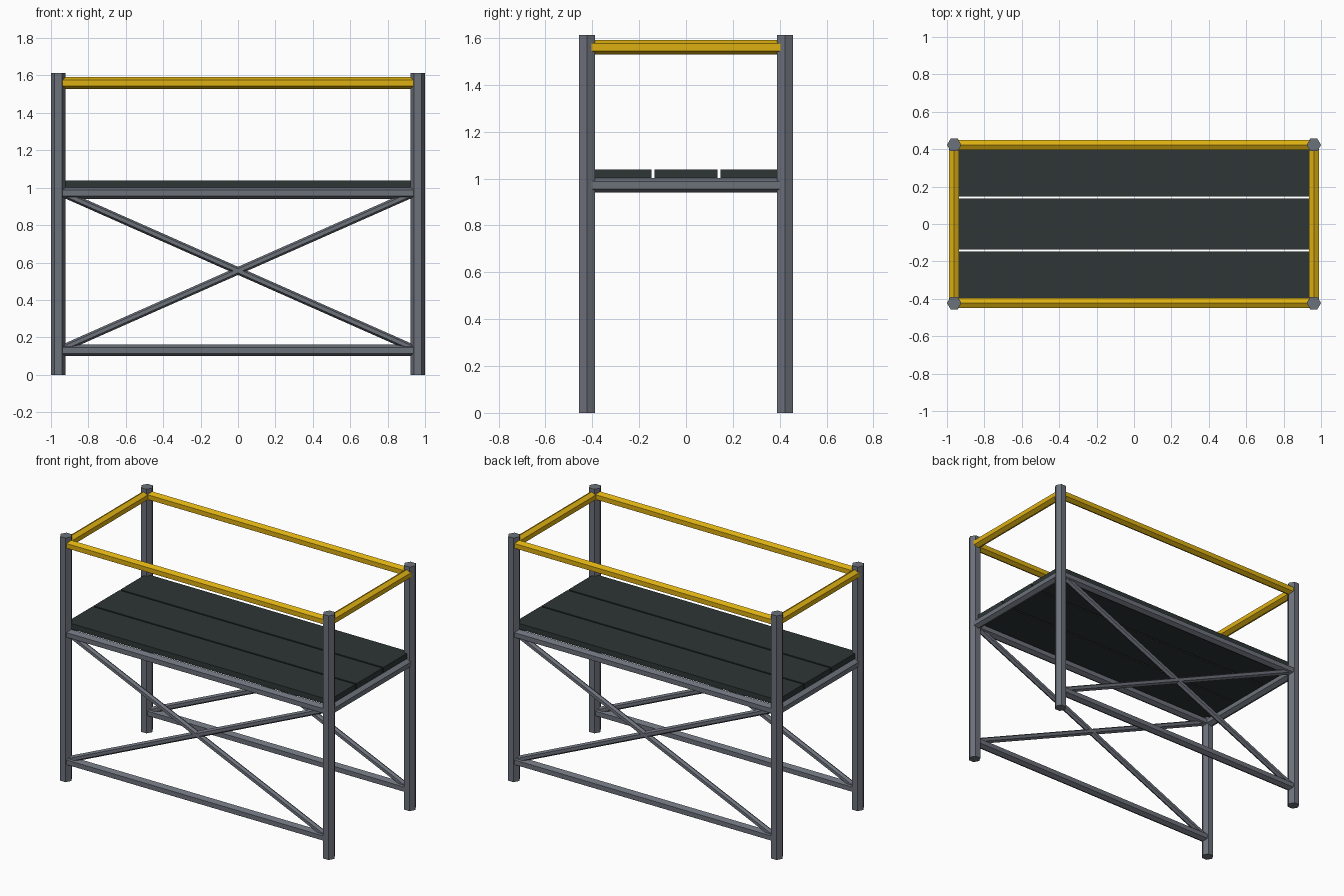
import bpy
import bmesh
from mathutils import Vector, Matrix

cube = bpy.data.objects.get("Cube")
if cube:
    bpy.data.objects.remove(cube, do_unlink=True)


def make_material(name, color):
    mat = bpy.data.materials.new(name)
    mat.use_nodes = True
    mat.diffuse_color = (*color, 1)
    mat.node_tree.nodes["Principled BSDF"].inputs["Base Color"].default_value = (*color, 1)
    return mat


steel = make_material("grey steel", (0.15, 0.165, 0.195))
yellow = make_material("safety yellow", (0.72, 0.43, 0.006))
decking = make_material("dark decking", (0.027, 0.037, 0.036))


def add_object(name, bm, mat):
    mesh = bpy.data.meshes.new(name)
    bm.to_mesh(mesh)
    bm.free()
    mesh.materials.append(mat)
    obj = bpy.data.objects.new(name, mesh)
    bpy.context.collection.objects.link(obj)
    return obj


def hex_bar(name, start, end, radius, corner, mat):
    """Six-sided bar from start to end with one corner edge facing 'corner'."""
    start, end = Vector(start), Vector(end)
    axis = (end - start).normalized()
    side = Vector(corner)
    side = (side - axis * side.dot(axis)).normalized()
    frame = Matrix((axis.cross(side), side, axis)).transposed().to_4x4()
    # side comes from local y, where the first cone vertex lies
    frame.translation = (start + end) / 2
    bm = bmesh.new()
    bmesh.ops.create_cone(bm, cap_ends=True, segments=6, radius1=radius,
                          radius2=radius, depth=(end - start).length)
    # make sure a vertex sits on local y
    if not any(abs(v.co.x) < 1e-4 for v in bm.verts):
        bmesh.ops.rotate(bm, verts=bm.verts, matrix=Matrix.Rotation(0.5235988, 3, 'Z'))
    bmesh.ops.transform(bm, matrix=frame, verts=bm.verts)
    bmesh.ops.recalc_face_normals(bm, faces=bm.faces)
    return add_object(name, bm, mat)


PX, PY = 0.9615, 0.4225          # post centres
HEIGHT = 1.613
LOW, DECK, GUARD = 0.13, 0.971, 1.56
POST_R, RAIL_R, BRACE_R = 0.0385, 0.031, 0.02
UP = (0, 0, 1)

# Posts
for sx, lr in ((-1, "right"), (1, "left")):
    for sy, fb in ((-1, "front"), (1, "back")):
        hex_bar(f"{fb}_{lr}_post", (sx * PX, sy * PY, 0), (sx * PX, sy * PY, HEIGHT),
                POST_R, (1, 0, 0), steel)

# Long rails and cross braces, front and back
for sy, fb in ((-1, "front"), (1, "back")):
    y = sy * PY
    for part, z, mat in (("bottom_rail", LOW, steel), ("deck_rail", DECK, steel),
                         ("guard_rail", GUARD, yellow)):
        hex_bar(f"{fb}_{part}", (-PX, y, z), (PX, y, z), RAIL_R, UP, mat)
    for sx, way in ((1, "rising"), (-1, "falling")):
        hex_bar(f"{fb}_{way}_brace", (-sx * PX, y, LOW), (sx * PX, y, DECK + 0.01),
                BRACE_R, UP, steel)

# Short rails at both ends
for sx, lr in ((-1, "right"), (1, "left")):
    for part, z, mat in (("deck_rail", DECK, steel), ("guard_rail", GUARD, yellow)):
        hex_bar(f"{lr}_{part}", (sx * PX, -PY, z), (sx * PX, PY, z), RAIL_R, UP, mat)

# Deck planks
pitch = 2 * PY / 3
for i, label in enumerate(("front", "middle", "back")):
    bm = bmesh.new()
    bmesh.ops.create_cube(bm, size=1)
    bmesh.ops.scale(bm, vec=(2 * PX, pitch - 0.011, 0.037), verts=bm.verts)
    bmesh.ops.translate(bm, vec=(0, (i - 1) * pitch, 1.0195), verts=bm.verts)
    add_object(f"{label}_plank", bm, decking)
